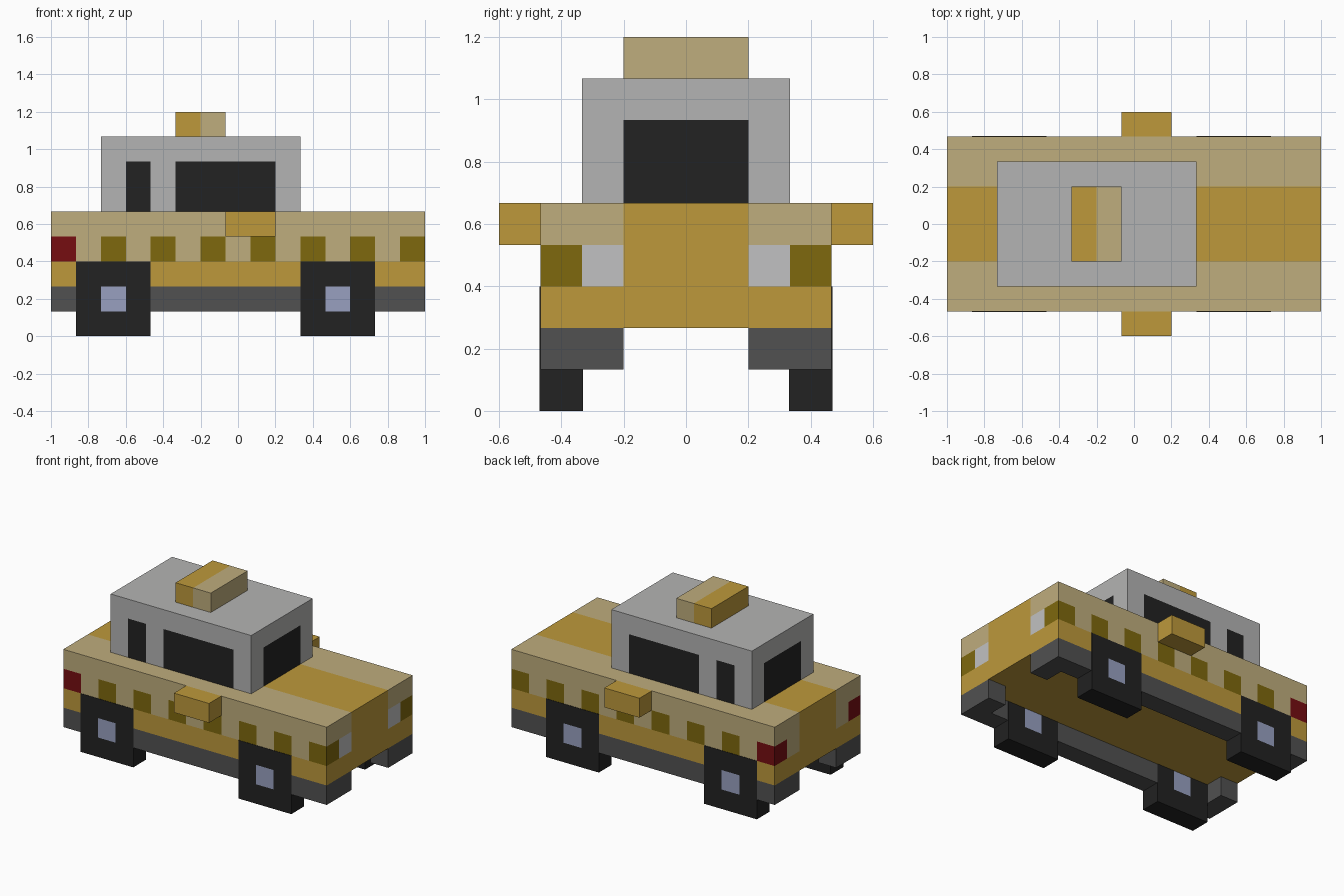
import bpy, bmesh, math
from mathutils import Vector

cube = bpy.data.objects.get("Cube")
if cube:
    bpy.data.objects.remove(cube, do_unlink=True)

U = 2 / 15      # size of one block
EPS = 0.02      # small offset in blocks that keeps wheels proud of the sills


def linear(c):
    c /= 255
    return c / 12.92 if c <= 0.04045 else ((c + 0.055) / 1.055) ** 2.4


def material(name, *rgb):
    m = bpy.data.materials.new(name)
    m.use_nodes = True
    col = tuple(linear(c) for c in rgb) + (1,)
    m.diffuse_color = col
    bsdf = next(n for n in m.node_tree.nodes if n.type == 'BSDF_PRINCIPLED')
    bsdf.inputs["Base Color"].default_value = col
    bsdf.inputs["Roughness"].default_value = 0.8
    return m


GOLD = material("gold paint", 189, 153, 59)
TAN = material("tan paint", 191, 173, 125)
GREY = material("cabin grey", 180, 180, 179)
BLACK = material("black", 34, 34, 34)
SILL = material("dark grey", 81, 81, 81)
OLIVE = material("olive", 126, 104, 13)
RED = material("tail light red", 118, 13, 17)
HUB = material("hub blue", 152, 160, 192)
LAMP = material("headlight grey", 193, 193, 194)


def block(name, lo, hi, mats, rule=None, cuts=((), (), ())):
    """Box between two corners in blocks, cut along each axis, coloured by rule(centre, normal)."""
    bm = bmesh.new()
    bmesh.ops.create_cube(bm, size=1)
    for v in bm.verts:
        v.co = Vector([lo[i] if v.co[i] < 0 else hi[i] for i in range(3)])
    for axis in range(3):
        for c in cuts[axis]:
            co, no = Vector((0, 0, 0)), Vector((0, 0, 0))
            co[axis], no[axis] = c, 1
            bmesh.ops.bisect_plane(bm, geom=bm.verts[:] + bm.edges[:] + bm.faces[:],
                                   plane_co=co, plane_no=no)
    bm.normal_update()
    if rule:
        for f in bm.faces:
            f.material_index = mats.index(rule(f.calc_center_median(), f.normal))
    bmesh.ops.scale(bm, vec=(U, U, U), verts=bm.verts)
    me = bpy.data.meshes.new(name)
    bm.to_mesh(me)
    bm.free()
    for m in mats:
        me.materials.append(m)
    ob = bpy.data.objects.new(name, me)
    bpy.context.collection.objects.link(ob)
    return ob


# Body: gold lower band and centre stripe, chequers along the sides, lamps at the ends
def body_rule(c, n):
    y = abs(c.y)
    if n.z < -0.5 or c.z < 3:
        return GOLD
    if n.z > 0.5:
        return GOLD if y < 1.5 else TAN
    if abs(n.x) > 0.5:
        if y < 1.5:
            return GOLD
        if c.z > 4:
            return TAN
        if n.x > 0:
            return OLIVE if y > 2.5 else LAMP
        return RED if y > 2.5 else TAN
    if c.z > 4:
        return TAN
    if c.x < -6.5:
        return RED
    return OLIVE if math.floor(c.x + 7.5) % 2 == 0 else TAN


block("body", (-7.5, -3.5, 2), (7.5, 3.5, 5), [GOLD, TAN, OLIVE, RED, LAMP], body_rule,
      ([i - 6.5 for i in range(14)], (-2.5, -1.5, 1.5, 2.5), (3, 4)))


# Cabin with windows on all four sides
def cabin_rule(c, n):
    if abs(n.z) > 0.5 or c.z > 7:
        return GREY
    if abs(n.x) > 0.5:
        return BLACK if abs(c.y) < 1.5 else GREY
    return BLACK if -4.5 < c.x < -3.5 or -2.5 < c.x < 1.5 else GREY


block("cabin", (-5.5, -2.5, 5), (2.5, 2.5, 8), [GREY, BLACK], cabin_rule,
      ((-4.5, -3.5, -2.5, 1.5), (-1.5, 1.5), (7,)))

# Roof sign in two colours
block("roof_sign", (-2.5, -1.5, 8), (-0.5, 1.5, 9), [GOLD, TAN],
      lambda c, n: GOLD if c.x < -1.5 else TAN, ((-1.5,), (), ()))


# Sills, bumper corners, mirrors and wheels on both sides
def span(side, a, b):
    return sorted((side * a, side * b))


for side, label in ((-1, "front"), (1, "back")):
    y0, y1 = span(side, 2.5, 3.5)
    block(f"sill_{label}", (-7.5, y0, 1), (7.5, y1, 2), [SILL])

    m0, m1 = span(side, 3.5, 4.5)
    block(f"mirror_{label}", (-0.5, m0, 4), (1.5, m1, 5), [GOLD])

    b0, b1 = span(side, 1.5, 2.5)
    for x, end in ((-7.5, "right"), (6.5, "left")):
        block(f"bumper_corner_{label}_{end}", (x, b0, 1), (x + 1, b1, 2), [SILL])

    for x, end in ((-5, "right"), (4, "left")):
        def wheel_rule(c, n, x=x):
            hub = abs(n.y) > 0.5 and abs(c.x - x) < 0.5 and 1 < c.z < 2
            return HUB if hub else BLACK
        block(f"wheel_{label}_{end}", (x - 1.5, y0 - EPS, 0), (x + 1.5, y1 + EPS, 3),
              [BLACK, HUB], wheel_rule, ((x - 0.5, x + 0.5), (), (1, 2)))
